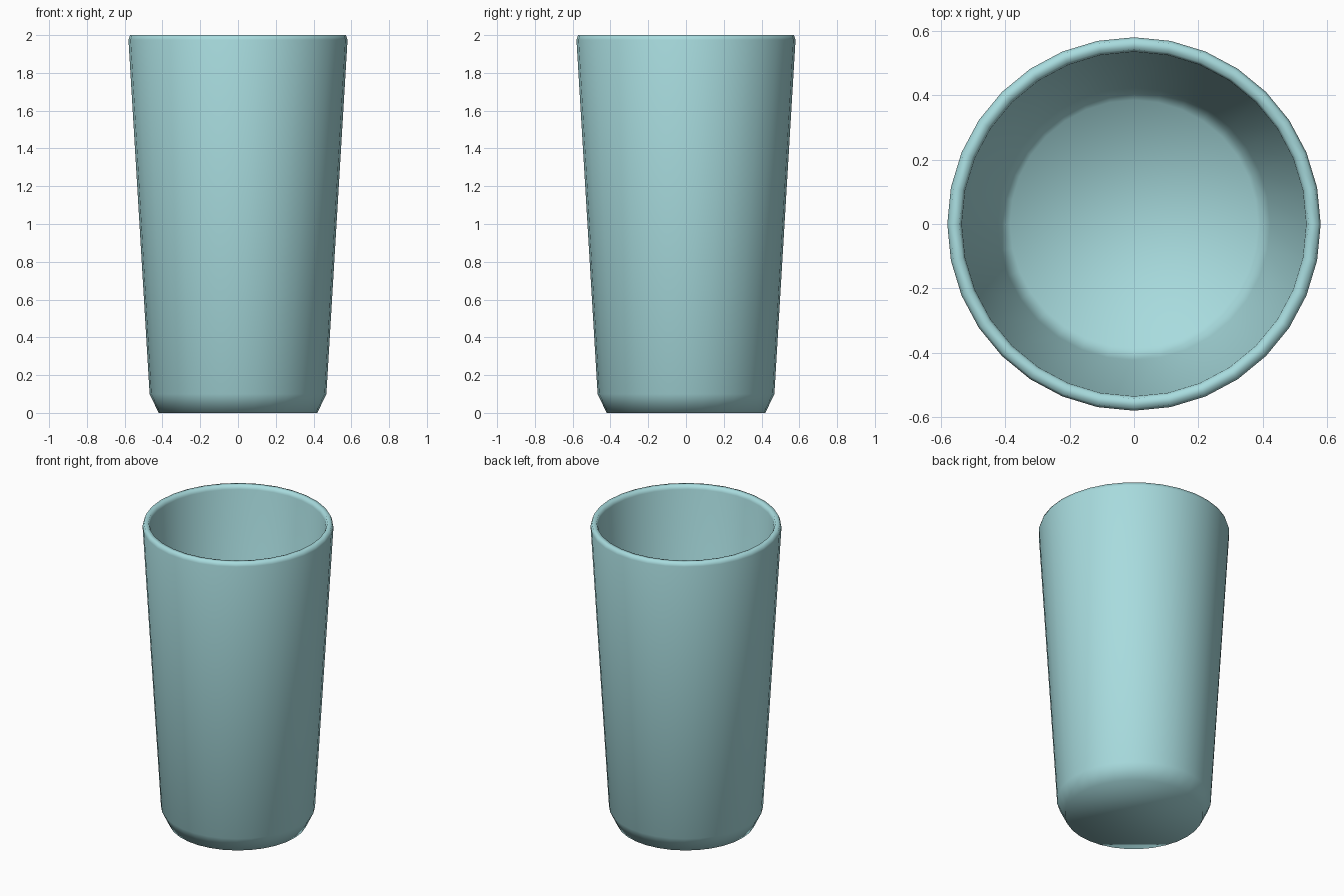
import bpy, bmesh, math

if "Cube" in bpy.data.objects:
    bpy.data.objects.remove(bpy.data.objects["Cube"])

SIDES = 32

# Cup wall profile (radius, z): outer base, up to the rim, then down inside
profile = [(0.42, 0.0), (0.468, 0.10), (0.58, 1.975), (0.572, 2.0),
           (0.543, 2.0), (0.535, 1.975), (0.423, 0.115), (0.385, 0.05)]

bm = bmesh.new()
rings = []
for r, z in profile:
    rings.append([bm.verts.new((r * math.cos(2 * math.pi * i / SIDES),
                                r * math.sin(2 * math.pi * i / SIDES), z))
                  for i in range(SIDES)])

# Wall bands
for a, b in zip(rings, rings[1:]):
    for i in range(SIDES):
        j = (i + 1) % SIDES
        bm.faces.new((a[i], a[j], b[j], b[i]))

# Underside and inside floor
bm.faces.new(list(reversed(rings[0])))
bm.faces.new(rings[-1])
bmesh.ops.recalc_face_normals(bm, faces=bm.faces)
for f in bm.faces:
    f.smooth = True

mesh = bpy.data.meshes.new("cup")
bm.to_mesh(mesh)
bm.free()
cup = bpy.data.objects.new("cup", mesh)
bpy.context.collection.objects.link(cup)

# Pale teal colour
mat = bpy.data.materials.new("pale_teal")
mat.diffuse_color = (0.39, 0.71, 0.73, 1.0)
mat.use_nodes = True
mat.node_tree.nodes["Principled BSDF"].inputs["Base Color"].default_value = mat.diffuse_color
mesh.materials.append(mat)
